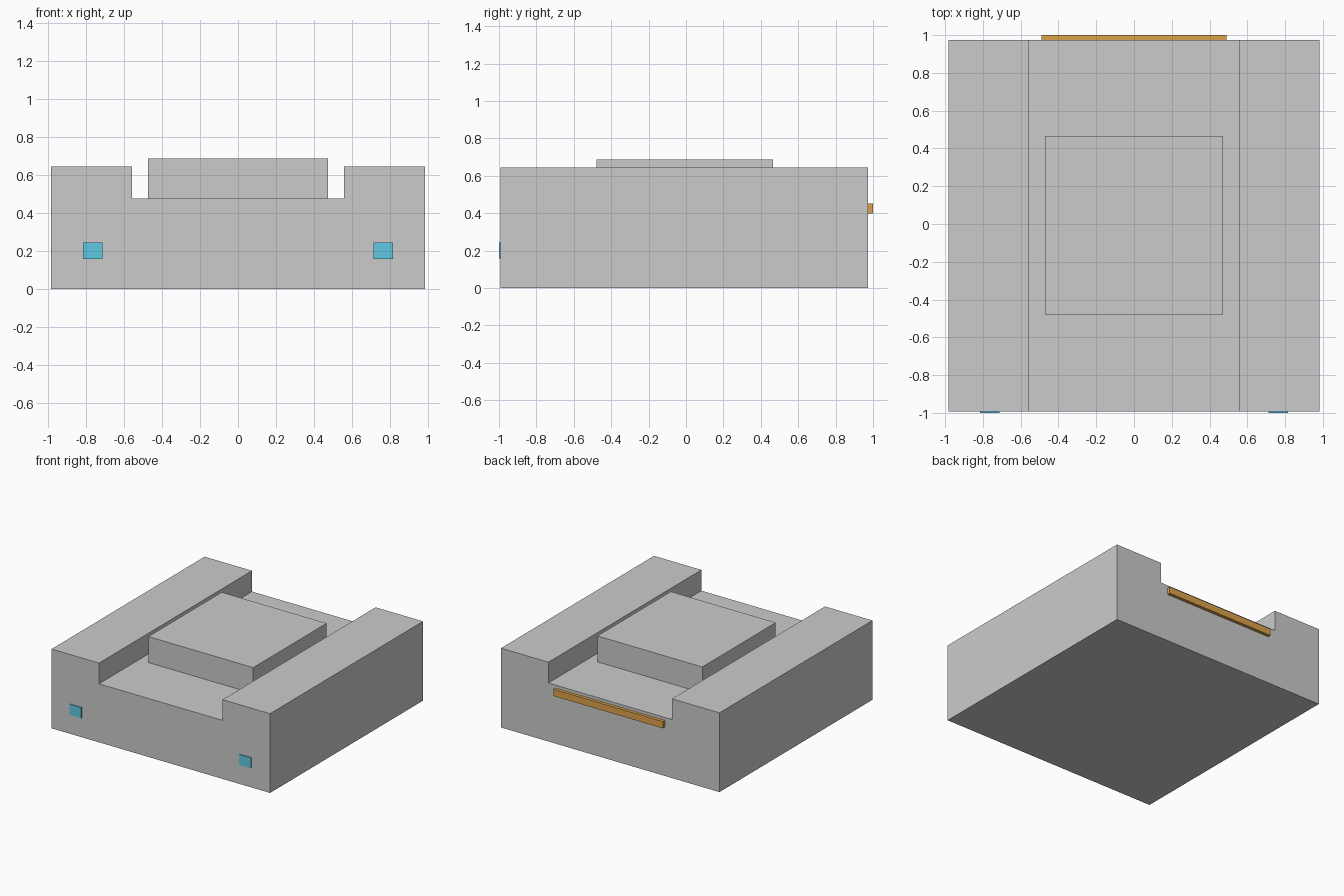
import bpy, bmesh

if "Cube" in bpy.data.objects:
    bpy.data.objects.remove(bpy.data.objects["Cube"])


def finish(name, bm, colour=None):
    bmesh.ops.recalc_face_normals(bm, faces=bm.faces)
    mesh = bpy.data.meshes.new(name)
    bm.to_mesh(mesh)
    bm.free()
    obj = bpy.data.objects.new(name, mesh)
    bpy.context.collection.objects.link(obj)
    if colour:
        mesh.materials.append(colour)
    return obj


def box(name, lo, hi, colour=None):
    bm = bmesh.new()
    bmesh.ops.create_cube(bm, size=1)
    for v in bm.verts:
        v.co = [(a + b) / 2 + c * (b - a) for a, b, c in zip(lo, hi, v.co)]
    return finish(name, bm, colour)


def material(name, rgb):
    mat = bpy.data.materials.new(name)
    mat.diffuse_color = (*rgb, 1)
    mat.use_nodes = True
    mat.node_tree.nodes["Principled BSDF"].inputs["Base Color"].default_value = mat.diffuse_color
    return mat


cyan = material("cyan", (0.12, 0.58, 0.76))
orange = material("orange", (0.72, 0.36, 0.07))

W, FRONT, BACK = 0.983, -0.992, 0.974
FLOOR, TOP = 0.476, 0.645

# Body: channelled cross-section extruded front to back
half = [(W, 0), (W, TOP), (0.556, TOP), (0.556, FLOOR)]
profile = half + [(-x, z) for x, z in reversed(half)]
bm = bmesh.new()
face = bm.faces.new([bm.verts.new((x, FRONT, z)) for x, z in profile])
ext = bmesh.ops.extrude_face_region(bm, geom=[face], use_keep_orig=True)
moved = [g for g in ext["geom"] if isinstance(g, bmesh.types.BMVert)]
bmesh.ops.translate(bm, verts=moved, vec=(0, BACK - FRONT, 0))
finish("body", bm)

# Raised block standing in the channel
box("raised_block", (-0.472, -0.479, FLOOR), (0.472, 0.465, 0.687))

# Front lights, left and right
for side, s in (("left", -1), ("right", 1)):
    box(f"front_light_{side}", (s * 0.763 - 0.052, -1.0, 0.157),
        (s * 0.763 + 0.052, FRONT + 0.01, 0.244), cyan)

# Rear bar
box("rear_bar", (-0.491, BACK - 0.01, 0.397), (0.491, 1.0, 0.452), orange)
